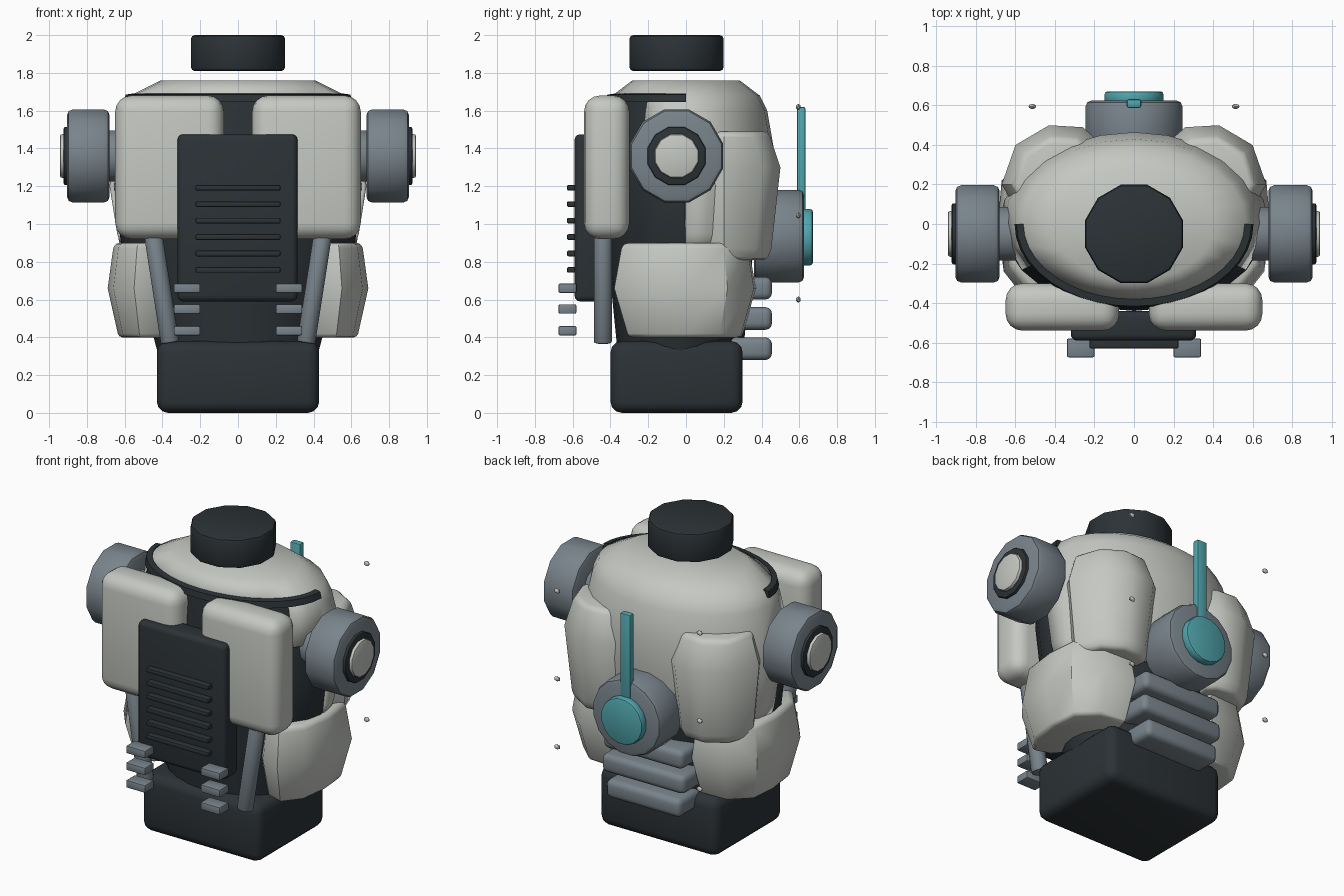
import bpy, bmesh
from math import sin, cos, pi, radians
from mathutils import Vector, Matrix

cube = bpy.data.objects.get("Cube")
if cube:
    bpy.data.objects.remove(cube, do_unlink=True)


def material(name, color):
    mat = bpy.data.materials.new(name)
    mat.use_nodes = True
    mat.diffuse_color = (*color, 1)
    mat.node_tree.nodes["Principled BSDF"].inputs["Base Color"].default_value = (*color, 1)
    return mat


LIGHT = material("light_armour", (0.56, 0.58, 0.54))
DARK = material("dark_frame", (0.025, 0.032, 0.037))
STEEL = material("steel", (0.19, 0.23, 0.26))
CYAN = material("cyan", (0.08, 0.38, 0.42))


def finish(name, bm, mat, mirror=False, thickness=0):
    bmesh.ops.recalc_face_normals(bm, faces=bm.faces)
    mesh = bpy.data.meshes.new(name)
    bm.to_mesh(mesh)
    bm.free()
    mesh.materials.append(mat)
    obj = bpy.data.objects.new(name, mesh)
    bpy.context.collection.objects.link(obj)
    bpy.ops.object.select_all(action='DESELECT')
    obj.select_set(True)
    bpy.context.view_layer.objects.active = obj
    bpy.ops.object.shade_smooth_by_angle(angle=radians(40))
    if thickness:
        mod = obj.modifiers.new("Thickness", 'SOLIDIFY')
        mod.thickness = thickness
        mod.offset = -1
    if mirror:
        obj.modifiers.new("Mirror", 'MIRROR')
    return obj


def bevel(bm, edges, width, segments):
    bmesh.ops.bevel(bm, geom=edges, offset=width, segments=segments,
                    profile=0.5, affect='EDGES')


def box(name, lo, hi, mat, width=0.02, segments=3, mirror=False):
    bm = bmesh.new()
    lo, hi = Vector(lo), Vector(hi)
    bmesh.ops.create_cube(bm, size=1, matrix=Matrix.Translation((lo + hi) / 2)
                          @ Matrix.Diagonal((*(hi - lo), 1)))
    bevel(bm, bm.edges[:], width, segments)
    return finish(name, bm, mat, mirror)


def cylinder(name, start, end, radius, mat, width=0.02, sides=12, mirror=False):
    start, end = Vector(start), Vector(end)
    axis = end - start
    turn = axis.to_track_quat('Z', 'Y').to_matrix().to_4x4()
    bm = bmesh.new()
    bmesh.ops.create_cone(bm, cap_ends=True, segments=sides, radius1=radius,
                          radius2=radius, depth=axis.length,
                          matrix=Matrix.Translation((start + end) / 2) @ turn
                          @ Matrix.Rotation(pi / sides, 4, 'Z'))
    rims = [e for e in bm.edges if any(len(f.verts) > 4 for f in e.link_faces)]
    bevel(bm, rims, width, 2)
    return finish(name, bm, mat, mirror)


def loft(rings, caps=True):
    bm = bmesh.new()
    loops = [[bm.verts.new(p) for p in ring] for ring in rings]
    n = len(loops[0])
    for a, b in zip(loops, loops[1:]):
        for i in range(n):
            j = (i + 1) % n
            bm.faces.new((a[i], a[j], b[j], b[i]))
    if caps:
        bm.faces.new(loops[0])
    bm.faces.new(loops[-1])
    return bm


def ellipse(z, rx, ry, cy, sides=24):
    return [(rx * cos(2 * pi * i / sides), cy + ry * sin(2 * pi * i / sides), z)
            for i in range(sides)]


def pod(name, plan, center, levels):
    # armour lump: one plan outline scaled at several heights
    cx, cy = center
    rings = [[(cx + (x - cx) * s, cy + (y - cy) * s, z) for x, y in plan]
             for z, s in levels]
    bm = loft(rings)
    rims = [e for e in bm.edges if any(len(f.verts) > 4 for f in e.link_faces)]
    bevel(bm, rims, 0.02, 2)
    return finish(name, bm, LIGHT, mirror=True)


# Inner torso, pelvis and neck
torso = [(0.3, 0.42, 0.33), (0.6, 0.5, 0.36), (0.9, 0.62, 0.39),
         (1.2, 0.655, 0.41), (1.45, 0.62, 0.4), (1.66, 0.57, 0.38)]
finish("inner_torso", loft([ellipse(z, rx, ry, -0.03) for z, rx, ry in torso]), DARK)
box("pelvis", (-0.43, -0.4, 0), (0.43, 0.3, 0.38), DARK, 0.06)
cylinder("neck", (0, -0.05, 1.81), (0, -0.05, 2), 0.258, DARK)

# Outer shell: domed top, open at the front
shell = [(0.83, 0.6, 0.4), (0.95, 0.64, 0.43), (1.2, 0.68, 0.46), (1.4, 0.655, 0.465),
         (1.6, 0.61, 0.43), (1.68, 0.57, 0.39), (1.76, 0.41, 0.285)]
bm = loft([ellipse(z, rx, ry, 0) for z, rx, ry in shell], caps=False)
front = []
for f in bm.faces:
    c = f.calc_center_median()
    limit = -0.2 if c.z > 1.4 else 0
    if c.z < 1.67 and c.y < limit:
        front.append(f)
bmesh.ops.delete(bm, geom=front, context='FACES')
finish("back_shell", bm, LIGHT, thickness=0.025)

# Dark collar band around the front of the dome
bm = bmesh.new()
sections = []
for i in range(21):
    a = pi + pi * i / 20
    sections.append([bm.verts.new((rx * cos(a), rx * k * sin(a), z))
                     for rx, k, z in ((0.56, 0.68, 1.645), (0.605, 0.7, 1.645),
                                      (0.595, 0.7, 1.685), (0.56, 0.68, 1.69))])
for a, b in zip(sections, sections[1:]):
    for i in range(4):
        bm.faces.new((a[i], a[i - 1], b[i - 1], b[i]))
bm.faces.new(sections[0])
bm.faces.new(sections[-1])
finish("collar_band", bm, DARK)

# Chest plates and centre grille
box("chest_plates", (0.075, -0.54, 0.92), (0.65, -0.3, 1.68), LIGHT, 0.085, 4, mirror=True)
box("grille_panel", (-0.32, -0.59, 0.59), (0.315, -0.44, 1.475), DARK, 0.03)
for i in range(6):
    z = 0.757 + 0.087 * i
    box(f"grille_slat_{i + 1}", (-0.225, -0.63, z - 0.015), (0.225, -0.57, z + 0.015),
        DARK, 0.008, 2)

# Front fins and struts
for i, z in enumerate((0.435, 0.55, 0.66)):
    box(f"front_fins_{i + 1}", (0.2, -0.675, z - 0.025), (0.34, -0.58, z + 0.025),
        STEEL, 0.008, 2, mirror=True)
cylinder("front_struts", (0.45, -0.44, 0.95), (0.36, -0.44, 0.37), 0.05, STEEL, 0.012,
         mirror=True)

# Hip and shoulder-blade armour
pod("hip_armour", [(0.3, -0.2), (0.42, -0.34), (0.55, -0.38), (0.66, -0.24), (0.69, 0),
                   (0.67, 0.22), (0.52, 0.36), (0.3, 0.37), (0.25, 0.2)],
    (0.4, 0), [(0.4, 0.8), (0.66, 1), (0.87, 0.9), (0.9, 0.86)])
pod("shoulder_blades", [(0.2, 0.2), (0.18, 0.42), (0.26, 0.49), (0.43, 0.5), (0.6, 0.4),
                        (0.67, 0.2), (0.6, 0.08)],
    (0.4, 0.2), [(0.81, 0.76), (0.87, 0.84), (1.3, 1), (1.46, 0.82), (1.49, 0.76)])

# Shoulder joints
for name, x0, x1, r, mat, w in (("shoulder_axles", 0.5, 0.72, 0.14, STEEL, 0.01),
                                ("shoulder_drums", 0.68, 0.905, 0.255, STEEL, 0.03),
                                ("shoulder_rings", 0.88, 0.923, 0.16, DARK, 0.01),
                                ("shoulder_caps", 0.9, 0.943, 0.12, LIGHT, 0.012)):
    cylinder(name, (x0, -0.05, 1.36), (x1, -0.05, 1.36), r, mat, w, mirror=True)

# Back drum with lit disc and aerial
cylinder("back_drum", (0, 0.36, 0.935), (0, 0.625, 0.935), 0.25, STEEL, 0.03, 16)
cylinder("back_disc", (0, 0.61, 0.93), (0, 0.672, 0.93), 0.152, CYAN, 0.015, 16)
box("aerial", (-0.037, 0.588, 1.0), (0.037, 0.632, 1.62), CYAN, 0.01, 2)

# Back bars
for i, (z, half) in enumerate(((0.34, 0.27), (0.5, 0.3), (0.66, 0.29))):
    box(f"back_bar_{i + 1}", (-half, 0.22, z - 0.06), (half, 0.455, z + 0.06), STEEL, 0.035)

# Small floating studs behind the shoulders
for i, z in enumerate((0.6, 1.045, 1.62)):
    bm = bmesh.new()
    bmesh.ops.create_icosphere(bm, subdivisions=1, radius=1,
                               matrix=Matrix.Translation((0.515, 0.595, z))
                               @ Matrix.Diagonal((0.022, 0.014, 0.017, 1)))
    finish(f"back_studs_{i + 1}", bm, LIGHT, mirror=True)
